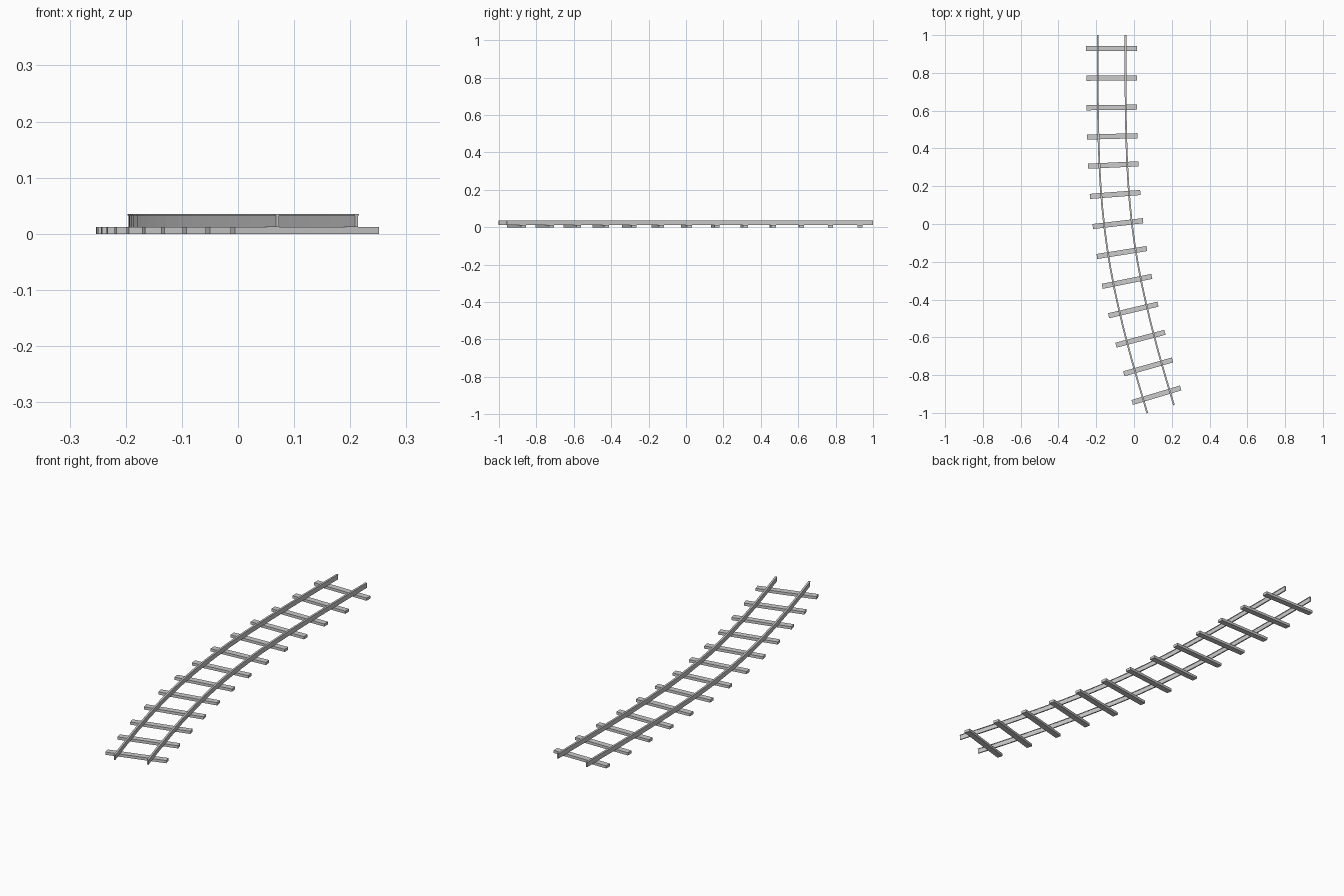
import bpy, bmesh, math
from mathutils import Vector, Matrix
from mathutils.geometry import interpolate_bezier

if "Cube" in bpy.data.objects:
    bpy.data.objects.remove(bpy.data.objects["Cube"])

# Centre line of the track: straight at the back, curving to the front right
END = math.radians(17)
p0, p3 = Vector((-0.119, 1, 0)), Vector((0.141, -0.98, 0))
p1 = p0 + Vector((0, -0.87, 0))
p2 = p3 + 0.87 * Vector((-math.sin(END), math.cos(END), 0))
HALF_GAUGE = 0.0735
TIE_TOP, RAIL_TOP = 0.0125, 0.0357


def path(n):
    """Points with their sideways unit vectors along the centre line."""
    pts = interpolate_bezier(p0, p1, p2, p3, n)
    out = []
    for i, p in enumerate(pts):
        t = (pts[min(i + 1, n - 1)] - pts[max(i - 1, 0)]).normalized()
        out.append((p, Vector((-t.y, t.x, 0))))
    return out


def finish(bm, name):
    bmesh.ops.recalc_face_normals(bm, faces=bm.faces)
    me = bpy.data.meshes.new(name)
    bm.to_mesh(me)
    bm.free()
    ob = bpy.data.objects.new(name, me)
    bpy.context.collection.objects.link(ob)
    return ob


# Rails: T-shaped profile swept along the offset centre line
web, head, lip = 0.0028, 0.0045, RAIL_TOP - 0.003
profile = [(-web, TIE_TOP), (web, TIE_TOP), (web, lip), (head, lip),
           (head, RAIL_TOP), (-head, RAIL_TOP), (-head, lip), (-web, lip)]


def rail(name, offset):
    bm = bmesh.new()
    rings = [[bm.verts.new(p + s * (offset + u) + Vector((0, 0, z)))
              for u, z in profile] for p, s in path(17)]
    n = len(profile)
    for a, b in zip(rings, rings[1:]):
        for i in range(n):
            j = (i + 1) % n
            bm.faces.new((a[i], a[j], b[j], b[i]))
    bm.faces.new(rings[0])
    bm.faces.new(rings[-1])
    finish(bm, name)


rail("left_rail", -HALF_GAUGE)
rail("right_rail", HALF_GAUGE)

# Ties: boxes spaced evenly by distance along the centre line
fine = path(400)
dist = [0]
for (a, _), (b, _) in zip(fine, fine[1:]):
    dist.append(dist[-1] + (b - a).length)
first, last, count = 0.071, dist[-1] - 0.08, 13
for k in range(count):
    d = first + (last - first) * k / (count - 1)
    p, s = fine[min(range(400), key=lambda i: abs(dist[i] - d))]
    bm = bmesh.new()
    bmesh.ops.create_cube(bm, size=1, matrix=Matrix.Diagonal((0.268, 0.027, TIE_TOP, 1)))
    tie = finish(bm, f"tie_{k + 1}")
    tie.location = p + Vector((0, 0, TIE_TOP / 2))
    tie.rotation_euler.z = math.atan2(s.y, s.x)
